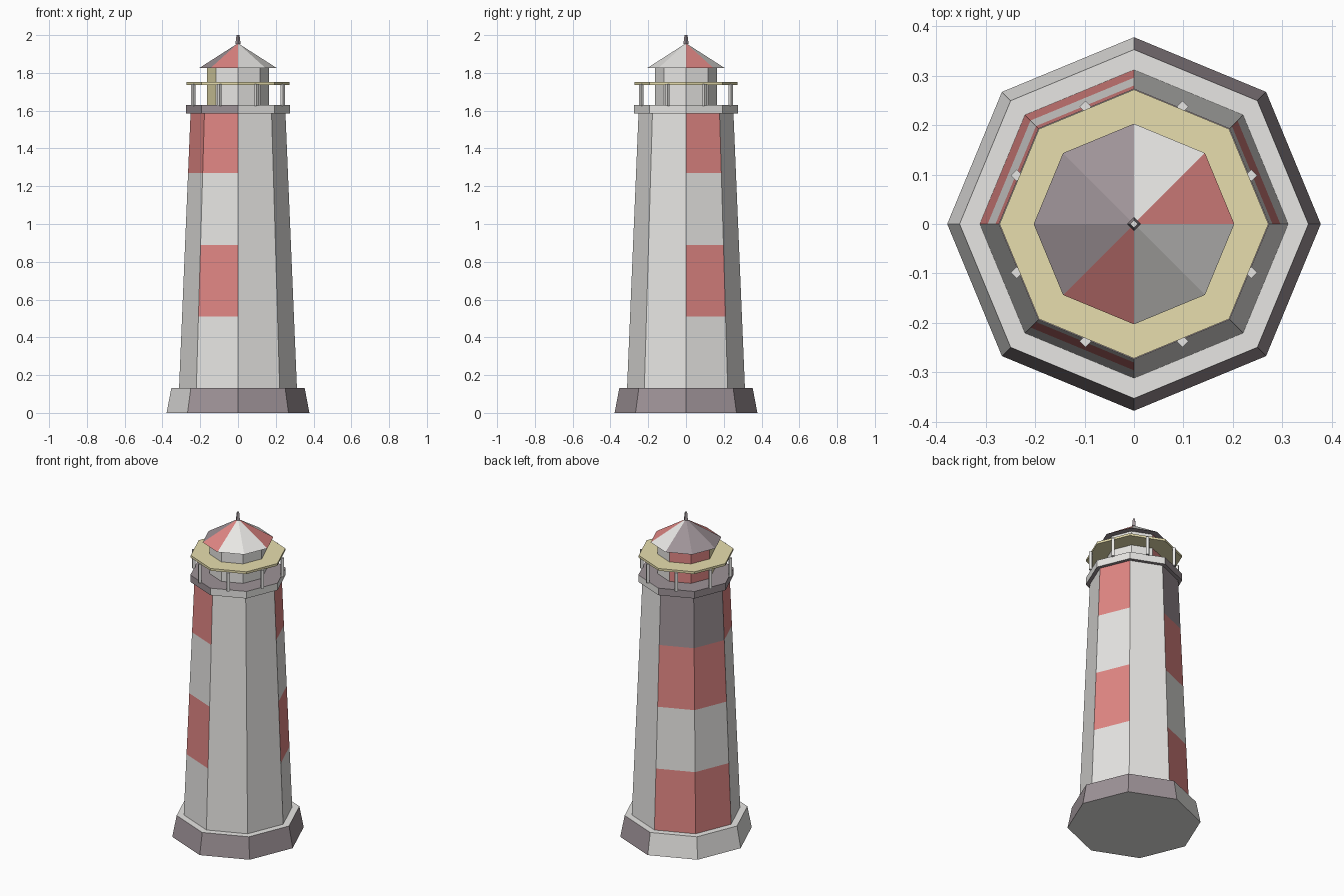
import bpy
import bmesh
from math import cos, sin, tau, pi

if "Cube" in bpy.data.objects:
    bpy.data.objects.remove(bpy.data.objects["Cube"])

COLOURS = {
    "W": ("white", (0.8, 0.79, 0.77, 1)),
    "R": ("red", (0.75, 0.24, 0.23, 1)),
    "M": ("mauve_grey", (0.34, 0.29, 0.31, 1)),
    "Y": ("yellow", (0.8, 0.73, 0.42, 1)),
}
MATS = {}
for key, (label, colour) in COLOURS.items():
    MATS[key] = bpy.data.materials.new(label)
    MATS[key].diffuse_color = colour
SLOTS = list(MATS)


def prism(name, profile, bands, top="W", bottom="W", sides=8, at=(0, 0)):
    """Stack rings of (radius, z); each band string colours its faces
    anticlockwise from +x (a single letter colours the whole band)."""
    bm = bmesh.new()
    rings = []
    for r, z in profile:
        if r == 0:
            rings.append([bm.verts.new((at[0], at[1], z))] * sides)
        else:
            rings.append([bm.verts.new((at[0] + r * cos(tau * k / sides),
                                        at[1] + r * sin(tau * k / sides), z))
                          for k in range(sides)])
    for low, high, band in zip(rings, rings[1:], bands):
        for k in range(sides):
            n = (k + 1) % sides
            corners = [low[k], low[n], high[n], high[k]]
            face = bm.faces.new(list(dict.fromkeys(corners)))
            face.material_index = SLOTS.index(band[k % len(band)])
    bm.faces.new(rings[0][::-1]).material_index = SLOTS.index(bottom)
    if profile[-1][0] > 0:
        bm.faces.new(rings[-1]).material_index = SLOTS.index(top)
    mesh = bpy.data.meshes.new(name)
    bm.to_mesh(mesh)
    bm.free()
    for key in SLOTS:
        mesh.materials.append(MATS[key])
    obj = bpy.data.objects.new(name, mesh)
    bpy.context.collection.objects.link(obj)
    return obj


# Sloped plinth
prism("plinth", [(0.378, 0), (0.353, 0.132)], ["MMWWWMMM"])

# Tapered tower, four painted bands
levels = [0.132, 0.51, 0.89, 1.27, 1.59]
taper = [(0.312 - 0.061 * (z - 0.132) / 1.458, z) for z in levels]
prism("tower", taper, ["WWRRWWWW", "RWWWWRWW", "WWRRWWWW", "RWMMRRWW"])

# Gallery floor and lantern room
prism("gallery", [(0.274, 1.585), (0.274, 1.629)], ["WWMMMMWW"],
      top="M", bottom="M")
prism("lantern_room", [(0.164, 1.629), (0.164, 1.828)], ["WWRRYWWW"])

# Railing: flat rim carried by eight posts
prism("railing_rim", [(0.272, 1.737), (0.272, 1.751)], ["Y"],
      top="Y", bottom="Y")
for i in range(8):
    a = pi / 8 + i * tau / 8
    prism(f"railing_post_{i + 1}", [(0.012, 1.625), (0.012, 1.74)], ["W"],
          sides=4, at=(0.257 * cos(a), 0.257 * sin(a)))

# Roof and finial
prism("roof", [(0.203, 1.827), (0, 1.957)], ["RWMMMRWW"], bottom="M")
prism("finial", [(0.014, 1.952), (0.008, 2.0)], ["M"], sides=4)

for m in bpy.data.materials:
    if m.users and not m.is_grease_pencil:
        m.use_nodes = True
        m.node_tree.nodes["Principled BSDF"].inputs["Base Color"].default_value = m.diffuse_color
